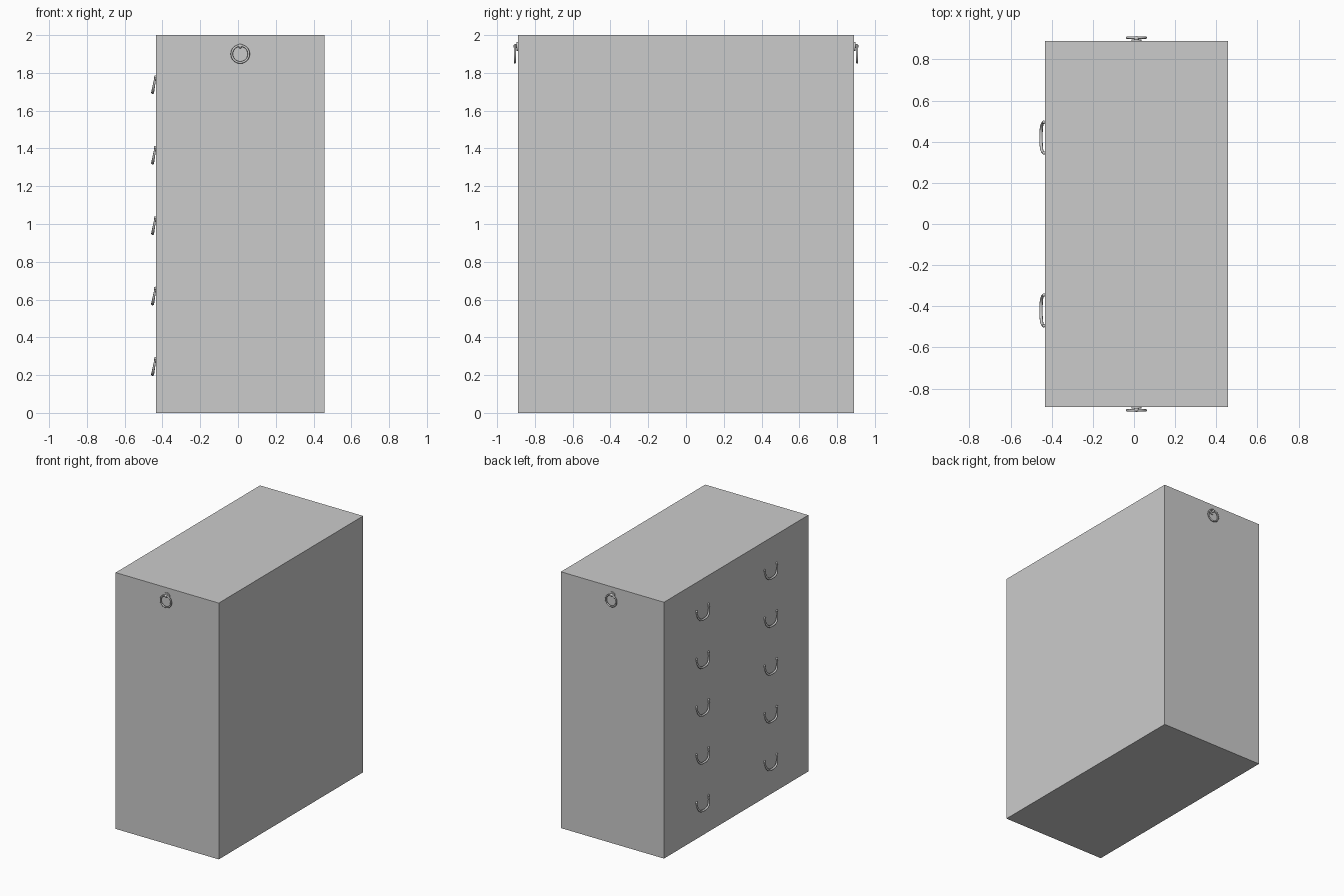
import bpy
import math
from mathutils import Matrix, Vector

cube = bpy.data.objects.get("Cube")
if cube:
    bpy.data.objects.remove(cube, do_unlink=True)


def make_material(name, colour):
    mat = bpy.data.materials.new(name)
    mat.use_nodes = True
    mat.diffuse_color = colour
    mat.node_tree.nodes["Principled BSDF"].inputs["Base Color"].default_value = colour
    return mat


grey = make_material("plain grey", (0.6, 0.6, 0.6, 1))
CENTRE_X = 0.012


def finish(name, smooth=True):
    obj = bpy.context.object
    obj.name = name
    obj.data.materials.append(grey)
    if smooth:
        bpy.ops.object.shade_smooth_by_angle(angle=math.radians(40))
    return obj


# Cabinet body
bpy.ops.mesh.primitive_cube_add(size=1, location=(CENTRE_X, 0, 1))
bpy.context.object.scale = (0.89, 1.78, 2)
finish("cabinet_body", smooth=False)


# Hanging ring with its backplate and knob, one on each end
def end_ring(side, label):
    turn = (math.pi / 2, 0, 0)
    bpy.ops.mesh.primitive_torus_add(
        major_radius=0.045, minor_radius=0.006, major_segments=32, minor_segments=10,
        location=(CENTRE_X, side * 0.906, 1.9), rotation=turn)
    finish(label + "_ring")
    bpy.ops.mesh.primitive_cylinder_add(
        vertices=24, radius=0.024, depth=0.008,
        location=(CENTRE_X, side * 0.893, 1.94), rotation=turn)
    finish(label + "_ring_plate")
    bpy.ops.mesh.primitive_uv_sphere_add(
        segments=16, ring_count=10, radius=0.012,
        location=(CENTRE_X, side * 0.902, 1.942))
    finish(label + "_ring_knob")


end_ring(-1, "front")
end_ring(1, "back")


# Drawer pull: a tapered U tube, tilted away from the drawer face
def drawer_pull(y, top, name):
    curve = bpy.data.curves.new(name, "CURVE")
    curve.dimensions = "3D"
    curve.bevel_depth = 0.008
    curve.bevel_resolution = 3
    curve.use_fill_caps = True
    spline = curve.splines.new("POLY")
    steps = 24
    spline.points.add(steps)
    for i, point in enumerate(spline.points):
        a = math.pi * i / steps
        across = math.copysign(abs(math.cos(a)) ** 0.7, math.cos(a))
        drop = math.sin(a) ** 0.8
        point.co = (-0.437 - 0.015 * drop, y + 0.075 * across, top - 0.083 * drop, 1)
        point.radius = 0.6 + 0.4 * drop
    obj = bpy.data.objects.new(name, curve)
    bpy.context.collection.objects.link(obj)
    bpy.ops.object.select_all(action="DESELECT")
    obj.select_set(True)
    bpy.context.view_layer.objects.active = obj
    bpy.ops.object.convert(target="MESH")
    finish(name)
    # Mounting studs at the two ends
    for end in (-1, 1):
        bpy.ops.mesh.primitive_uv_sphere_add(
            segments=12, ring_count=8, radius=0.008,
            location=(-0.438, y + end * 0.075, top))
        finish(name + "_stud")


for row in range(5):
    for y, column in ((-0.42, "front"), (0.42, "back")):
        drawer_pull(y, 0.287 + 0.373 * row, f"{column}_drawer_pull_{row + 1}")
